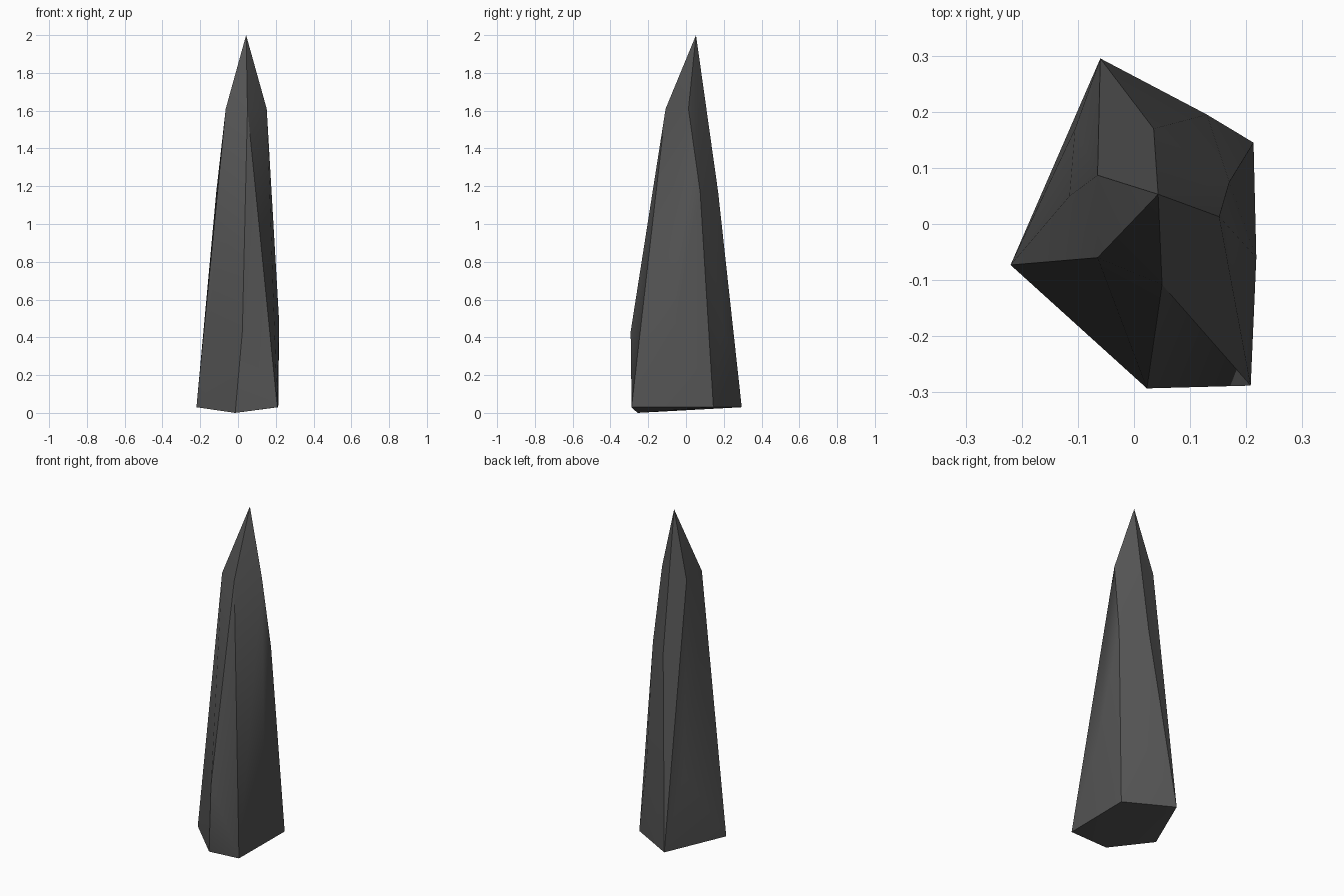
import bpy, bmesh, math

if "Cube" in bpy.data.objects:
    bpy.data.objects.remove(bpy.data.objects["Cube"])

# Rings of the shard, from base to shoulder: height -> corner points
rings = {
    0.03: [(-0.22, -0.073), (0.208, -0.288), (0.213, 0.145), (-0.06, 0.295)],
    0.48: [(-0.15, -0.10), (0.218, -0.06), (0.13, 0.195), (-0.105, 0.17)],
    1.17: [(0.13, -0.11), (0.17, 0.075), (0.035, 0.17), (-0.115, 0.05)],
    1.61: [(-0.065, -0.06), (0.05, -0.108), (0.152, 0.013), (-0.065, 0.087)],
}
# Tip, front ridge corner and lowest base corner
points = [(0.043, 0.053, 2.0), (0.023, -0.293, 0.43), (-0.015, -0.257, 0.0)]
points += [(x, y, z) for z, ring in rings.items() for x, y in ring]

# Faceted shard: convex skin over the ring corners
bm = bmesh.new()
for p in points:
    bm.verts.new(p)
hull = bmesh.ops.convex_hull(bm, input=bm.verts[:])
loose = {v for v in hull["geom_interior"] + hull["geom_unused"]
         if isinstance(v, bmesh.types.BMVert)}
bmesh.ops.delete(bm, geom=list(loose), context="VERTS")
bmesh.ops.recalc_face_normals(bm, faces=bm.faces[:])

mesh = bpy.data.meshes.new("rock_shard")
bm.to_mesh(mesh)
bm.free()
shard = bpy.data.objects.new("rock_shard", mesh)
bpy.context.collection.objects.link(shard)

# Dark stone
stone = bpy.data.materials.new("dark_stone")
stone.diffuse_color = (0.09, 0.09, 0.09, 1)
stone.use_nodes = True
stone.node_tree.nodes["Principled BSDF"].inputs["Base Color"].default_value = stone.diffuse_color
mesh.materials.append(stone)

# Soft shallow facets, crisp strong edges
bpy.context.view_layer.objects.active = shard
shard.select_set(True)
bpy.ops.object.shade_smooth_by_angle(angle=math.radians(30))
